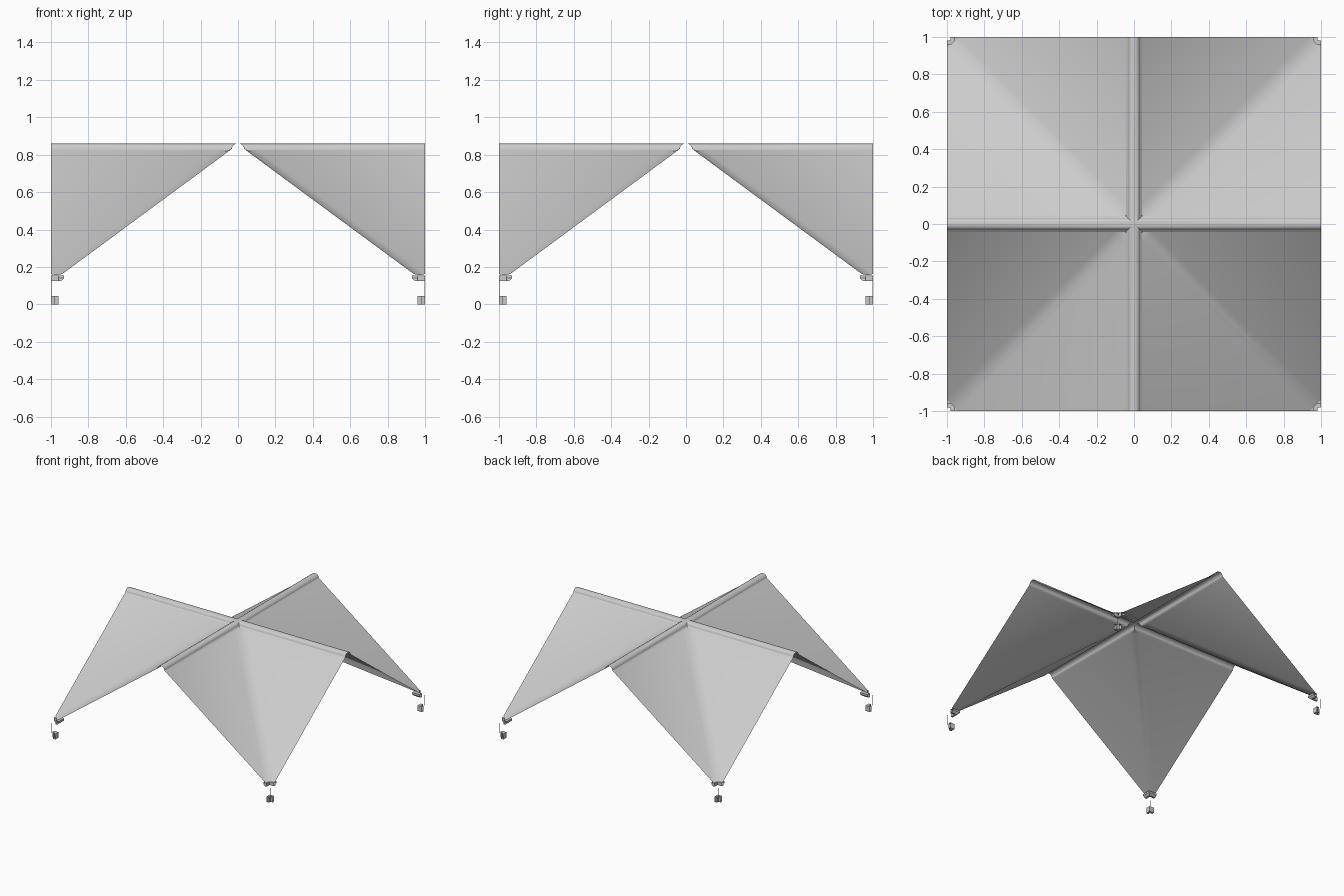
import bpy
import bmesh
import math

cube = bpy.data.objects.get("Cube")
if cube:
    bpy.data.objects.remove(cube, do_unlink=True)

grey = bpy.data.materials.new("light_grey")
grey.use_nodes = True
COLOR = (0.6, 0.6, 0.6, 1)
grey.diffuse_color = COLOR
grey.node_tree.nodes["Principled BSDF"].inputs["Base Color"].default_value = COLOR


def finish(name, bm, merge, angle):
    """Turn one quadrant into an object mirrored across both axes."""
    bmesh.ops.remove_doubles(bm, verts=bm.verts, dist=0.0002)
    mesh = bpy.data.meshes.new(name)
    bm.to_mesh(mesh)
    bm.free()
    mesh.materials.append(grey)
    obj = bpy.data.objects.new(name, mesh)
    bpy.context.collection.objects.link(obj)
    mirror = obj.modifiers.new("mirror", "MIRROR")
    mirror.use_axis = (True, True, False)
    mirror.use_mirror_merge = merge
    bpy.ops.object.select_all(action="DESELECT")
    obj.select_set(True)
    bpy.context.view_layer.objects.active = obj
    bpy.ops.object.modifier_apply(modifier="mirror")
    bpy.ops.object.shade_smooth_by_angle(angle=math.radians(angle))
    return obj


def add_face(bm, points):
    """Add a face, turned upwards when it is not vertical."""
    face = bm.faces.new([bm.verts.new(p) for p in points])
    face.normal_update()
    if face.normal.z < -0.001:
        face.normal_flip()


# Roof sheet: rounded ridges, sloping panels and softened diagonal valleys
RIDGE = [(0, 0.86), (0.013, 0.858), (0.024, 0.851), (0.031, 0.84),
         (0.033, 0.832), (0.042, 0.824)]
TOP, FOOT = RIDGE[-1], (0.94, 0.162)
VALLEY, SAG = 0.06, 0.006


def swap(points):
    return [(y, x, z) for x, y, z in points]


roof = bmesh.new()
for (a, za), (b, zb) in zip(RIDGE, RIDGE[1:]):
    strip = [(a, a, za), (b, b, zb), (b, 1, zb), (a, 1, za)]
    add_face(roof, strip)
    add_face(roof, swap(strip))

(a, za), (b, zb) = TOP, FOOT
h = VALLEY / 2
panel = [(a, a + VALLEY, za), (b, 1, zb), (a, 1, za)]
trough = [(a, a + VALLEY, za), (a + h, a + h, za - SAG),
          (b + h, b + h, zb - SAG), (b, 1, zb)]
head = [(a, a, za), (a + h, a + h, za - SAG), (a, a + VALLEY, za)]
for part in (panel, trough, head):
    add_face(roof, part)
    add_face(roof, swap(part))
finish("roof_sheet", roof, True, 30)


# Column parts: shells that turn the inner side of each corner
def corner_shell(name, profile, closed=True):
    bm = bmesh.new()
    rows = [[(1 - s, 1, z), (1 - s, 1 - s, z), (1, 1 - s, z)] for s, z in profile]
    following = rows[1:] + rows[:1] if closed else rows[1:]
    for low, high in zip(rows, following):
        for i in range(2):
            quad = [low[i], high[i], high[i + 1], low[i + 1]]
            bm.faces.new([bm.verts.new(p) for p in quad])
    finish(name, bm, False, 20)


corner_shell("column_capital", [(0.055, 0.125), (0.07, 0.14), (0.07, 0.155),
                                (0.04, 0.155), (0.04, 0.125)])
corner_shell("column_rod", [(0.003, 0.04), (0.003, 0.125)], closed=False)
corner_shell("column_base", [(0.04, 0), (0.04, 0.045), (0.02, 0.045), (0.02, 0)])
